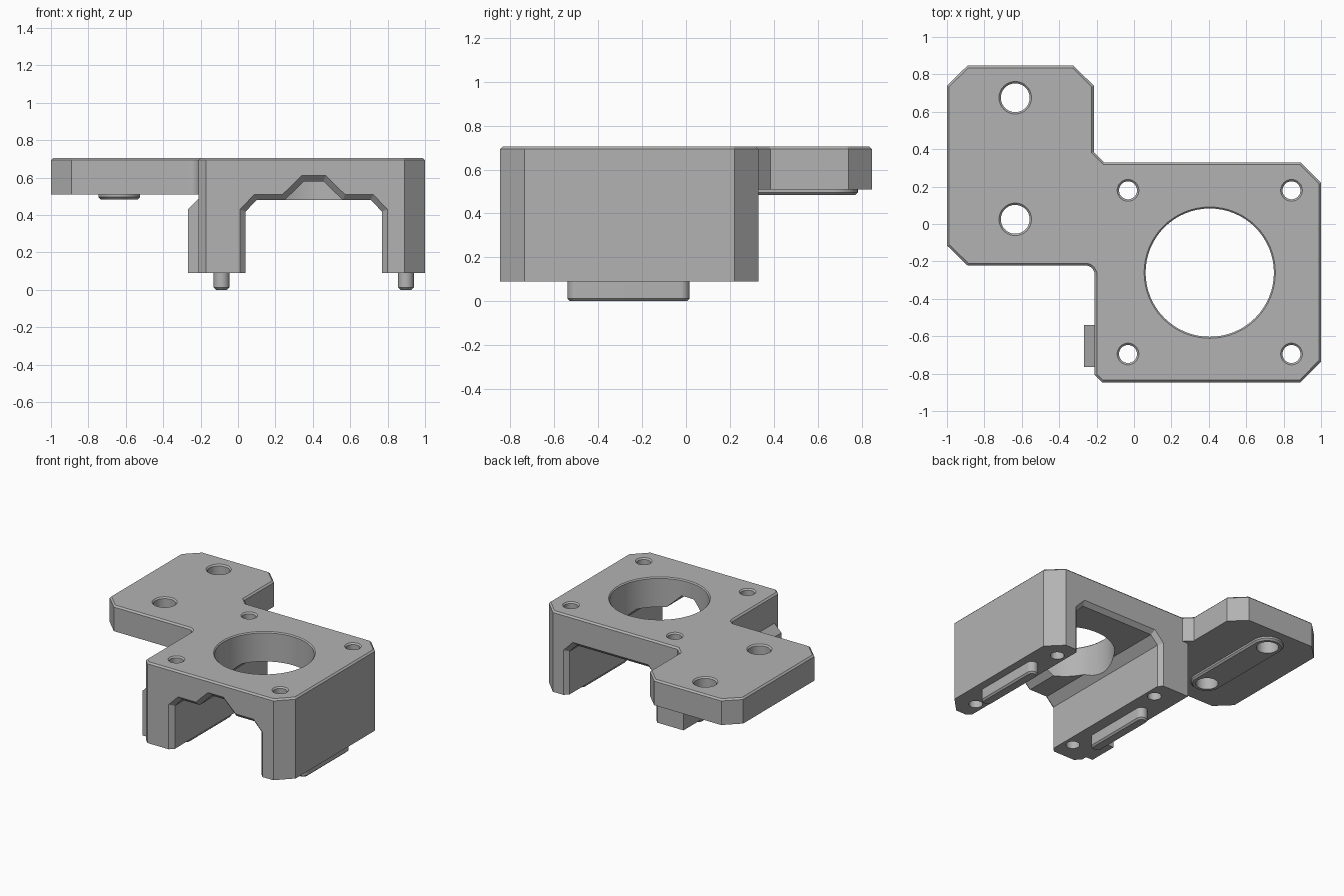
import bpy, bmesh
from math import sin, cos, pi, radians

cube = bpy.data.objects.get("Cube")
if cube:
    bpy.data.objects.remove(cube)

TOP, PLATE_Z, FOOT_Z = 0.705, 0.51, 0.09
MID = 0.405                                  # centre line of the channel

grey = bpy.data.materials.new("plain grey")
grey.use_nodes = True
grey.diffuse_color = (0.45, 0.45, 0.45, 1)
grey.node_tree.nodes["Principled BSDF"].inputs["Base Color"].default_value = grey.diffuse_color


def finish(bm, name):
    bmesh.ops.recalc_face_normals(bm, faces=bm.faces)
    mesh = bpy.data.meshes.new(name)
    bm.to_mesh(mesh)
    bm.free()
    mesh.materials.append(grey)
    obj = bpy.data.objects.new(name, mesh)
    bpy.context.collection.objects.link(obj)
    return obj


def loft(name, rings):
    """Skin a list of equal-length closed rings and cap both ends."""
    bm = bmesh.new()
    rows = [[bm.verts.new(p) for p in ring] for ring in rings]
    n = len(rows[0])
    for a, b in zip(rows, rows[1:]):
        for i in range(n):
            j = (i + 1) % n
            bm.faces.new((a[i], a[j], b[j], b[i]))
    bm.faces.new(rows[0])
    bm.faces.new(rows[-1])
    return finish(bm, name)


def prism(name, outline, z0, z1, edge_z=None, size=0.012):
    """Extrude an xy outline, optionally chamfering the rim at height edge_z."""
    bm = bmesh.new()
    face = bm.faces.new([bm.verts.new((x, y, z0)) for x, y in outline])
    up = bmesh.ops.extrude_face_region(bm, geom=[face], use_keep_orig=True)["geom"]
    for v in up:
        if isinstance(v, bmesh.types.BMVert):
            v.co.z = z1
    bmesh.ops.recalc_face_normals(bm, faces=bm.faces)
    if edge_z is not None:
        rim = [e for e in bm.edges if all(abs(v.co.z - edge_z) < 1e-5 for v in e.verts)]
        bmesh.ops.bevel(bm, geom=rim, offset=size, segments=1, affect='EDGES')
    return finish(bm, name)


def arc(cx, cy, r, start, end, steps):
    angles = [radians(start + (end - start) * i / steps) for i in range(steps + 1)]
    return [(cx + r * cos(a), cy + r * sin(a)) for a in angles]


def capsule(cx, y0, y1, r):
    return arc(cx, y1 - r, r, 0, 180, 20) + arc(cx, y0 + r, r, 180, 360, 20)


def drill(x, y, r, flare=0.01):
    """Round cutter that widens at the top surface."""
    stations = [(r, -0.1), (r, TOP - flare), (r + flare * 2, TOP + flare)]
    return loft("drill", [[(x + q * cos(2 * pi * i / 64), y + q * sin(2 * pi * i / 64), z)
                           for i in range(64)] for q, z in stations])


def cut(obj, cutter):
    cutter.hide_render = True
    mod = obj.modifiers.new("cut", 'BOOLEAN')
    mod.operation, mod.solver, mod.object = 'DIFFERENCE', 'EXACT', cutter
    bpy.ops.object.select_all(action='DESELECT')
    bpy.context.view_layer.objects.active = obj
    obj.select_set(True)
    bpy.ops.object.modifier_apply(modifier=mod.name)
    bpy.data.objects.remove(cutter)


def mirrored(half, y):
    """Symmetric xz section about the channel centre line."""
    return [(MID - d, y, z) for d, z in half] + [(MID + d, y, z) for d, z in reversed(half)]


def channel_section(o, y):
    k = 0.41 * o
    return mirrored([(0.365 + o, -0.1), (0.365 + o, 0.418 + k), (0.305 + k, 0.48 + o)], y)


def notch_section(o, y):
    k = 0.41 * o
    return mirrored([(0.155 + k, 0.3), (0.155 + k, 0.48 + o), (0.052 + k, 0.58 + o)], y)


# Main bracket: block and side plate share one outline
outline = [(-0.17, -0.847), (0.89, -0.847), (1, -0.735), (1, 0.22), (0.89, 0.33),
           (-0.16, 0.33), (-0.215, 0.385), (-0.215, 0.74), (-0.325, 0.847),
           (-0.89, 0.847), (-1, 0.74), (-1, -0.115), (-0.89, -0.222)]
outline += arc(-0.26, -0.272, 0.05, 90, 0, 8) + [(-0.21, -0.807)]
body = prism("bracket_body", outline, FOOT_Z, TOP, TOP)

# Space below the side plate
cut(body, prism("plate_gap", [(-1.1, -0.3), (-0.21, -0.3), (-0.21, 0.33), (0.1, 0.33),
                              (0.1, 1), (-1.1, 1)], -0.1, PLATE_Z))

# Channel between the legs, flared at both ends, with a notch at the front
cut(body, loft("channel", [channel_section(0.06, -0.877), channel_section(0, -0.817),
                           channel_section(0, 0.30), channel_section(0.06, 0.36)]))
cut(body, loft("notch", [notch_section(0.06, -0.877), notch_section(0, -0.817),
                         notch_section(0, -0.26)]))

# Large bore and corner screw holes
cut(body, drill(MID, -0.26, 0.343, 0.008))
for x in (-0.032, 0.842):
    for y in (-0.695, 0.18):
        cut(body, drill(x, y, 0.048))

# Raised pad below the side plate, drilled together with it
pad = prism("plate_pad", capsule(-0.635, -0.085, 0.783, 0.112), 0.484, PLATE_Z, 0.484)
for y in (0.025, 0.675):
    for part in (body, pad):
        cut(part, drill(-0.635, y, 0.077))

# Locating ribs under the legs
ribs = [prism(side + "_foot_rib", capsule(x, -0.54, 0.017, 0.042), 0, FOOT_Z, 0)
        for side, x in (("right", -0.088), ("left", 0.898))]

# Side tab with a sloping top
tab_section = [(-0.268, FOOT_Z), (-0.268, 0.43), (-0.205, 0.493), (-0.205, FOOT_Z)]
tab = loft("side_tab", [[(x, y, z) for x, z in tab_section] for y in (-0.765, -0.54)])

# Smooth round walls, crisp edges
bpy.ops.object.select_all(action='DESELECT')
for obj in [body, pad, tab] + ribs:
    obj.select_set(True)
bpy.context.view_layer.objects.active = body
bpy.ops.object.shade_smooth_by_angle(angle=radians(30))
